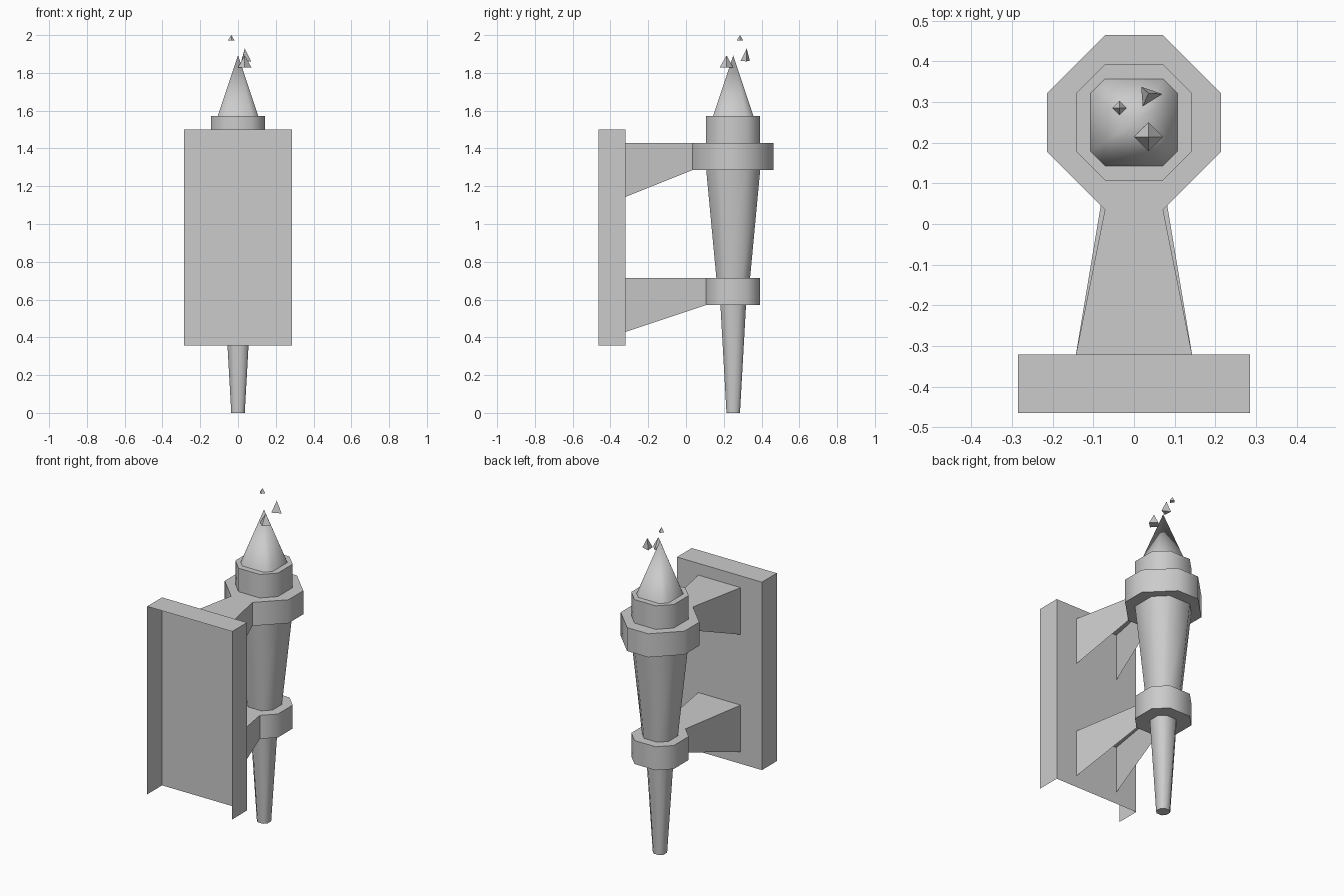
import bpy, bmesh, math

if "Cube" in bpy.data.objects:
    bpy.data.objects.remove(bpy.data.objects["Cube"])

U = 2 / 56          # modelling unit
CY = 7              # torch axis, in units along y


def finish(bm, name, smooth=None):
    bmesh.ops.scale(bm, vec=(U, U, U), verts=bm.verts)
    mesh = bpy.data.meshes.new(name)
    bm.to_mesh(mesh)
    bm.free()
    if smooth:
        mesh.shade_smooth()
        mesh.set_sharp_from_angle(angle=math.radians(smooth))
    ob = bpy.data.objects.new(name, mesh)
    bpy.context.collection.objects.link(ob)
    return ob


def lathe8(name, levels, cap=False):
    """Skin chamfered-square rings given as (radius, flat half width, z)."""
    bm = bmesh.new()
    rings = []
    for r, f, z in levels:
        pts = [(r, -f), (r, f), (f, r), (-f, r), (-r, f), (-r, -f), (-f, -r), (f, -r)]
        rings.append([bm.verts.new((x, y + CY, z)) for x, y in pts])
    for a, b in zip(rings, rings[1:]):
        for i in range(8):
            j = (i + 1) % 8
            bm.faces.new((a[i], a[j], b[j], b[i]))
    if cap:
        bm.faces.new(rings[0][::-1])
    bmesh.ops.remove_doubles(bm, verts=bm.verts, dist=1e-4)
    return finish(bm, name, 60)


def open_box(name, place, open_sides):
    """Unit cube with its corners moved by place() and some sides removed."""
    bm = bmesh.new()
    bmesh.ops.create_cube(bm, size=2)
    bm.normal_update()
    gone = [f for f in bm.faces
            if tuple(round(c) for c in f.normal) in open_sides]
    bmesh.ops.delete(bm, geom=gone, context='FACES')
    for v in bm.verts:
        v.co = place(*v.co)
    return finish(bm, name)


def spark(name, base, apex):
    """Small closed pyramid floating over the flame."""
    bm = bmesh.new()
    b = [bm.verts.new(p) for p in base]
    t = bm.verts.new(apex)
    bm.faces.new(b[::-1])
    for i in range(len(b)):
        bm.faces.new((b[i], b[(i + 1) % len(b)], t))
    return finish(bm, name)


FRONT, BACK, BOTTOM = (0, -1, 0), (0, 1, 0), (0, 0, -1)

# wall plate, open against the wall and underneath
open_box("wall_plate", lambda x, y, z: (8 * x, -11 + 2 * y, 26 + 16 * z),
         (FRONT, BOTTOM))

# tapering brackets, open underneath
for name, top, reach in (("upper_bracket", 40, 1), ("lower_bracket", 20, 3)):
    def place(x, y, z):
        at_ring = y > 0
        bottom = top - (4 if at_ring else 8)
        return (x * (2 if at_ring else 4), reach if at_ring else -9,
                top if z > 0 else bottom)
    open_box(name, place, (FRONT, BACK, BOTTOM))

# torch, bottom to top
lathe8("lower_shaft", [(1, 0.5, 0), (1.9, 0.95, 16)], cap=True)
lathe8("lower_ring", [(1.9, 0.95, 16), (4, 2, 16), (4, 2, 20), (2.5, 1.25, 20)])
lathe8("upper_shaft", [(2.5, 1.25, 20), (4, 2, 36)])
lathe8("upper_ring", [(4, 2, 36), (6, 2, 36), (6, 2, 40), (4, 2, 40)])
lathe8("cup", [(4, 2, 40), (4, 2, 44), (3, 2, 44)])
lathe8("flame", [(3, 2, 44), (0, 0, 53)])


# sparks
def diamond(x, y, z, r):
    return [(x + r, y, z), (x, y + r, z), (x - r, y, z), (x, y - r, z)]


spark("spark_small", diamond(-1, 8, 55.2, 0.5), (-1, 8, 56))
spark("spark_large", diamond(1, 6, 51.2, 1), (1, 6, 53))
spark("spark_tilted", [(0.6, 8.1, 52.2), (1.95, 8.95, 52.1), (0.5, 9.45, 52.2)],
      (1, 9, 54))
